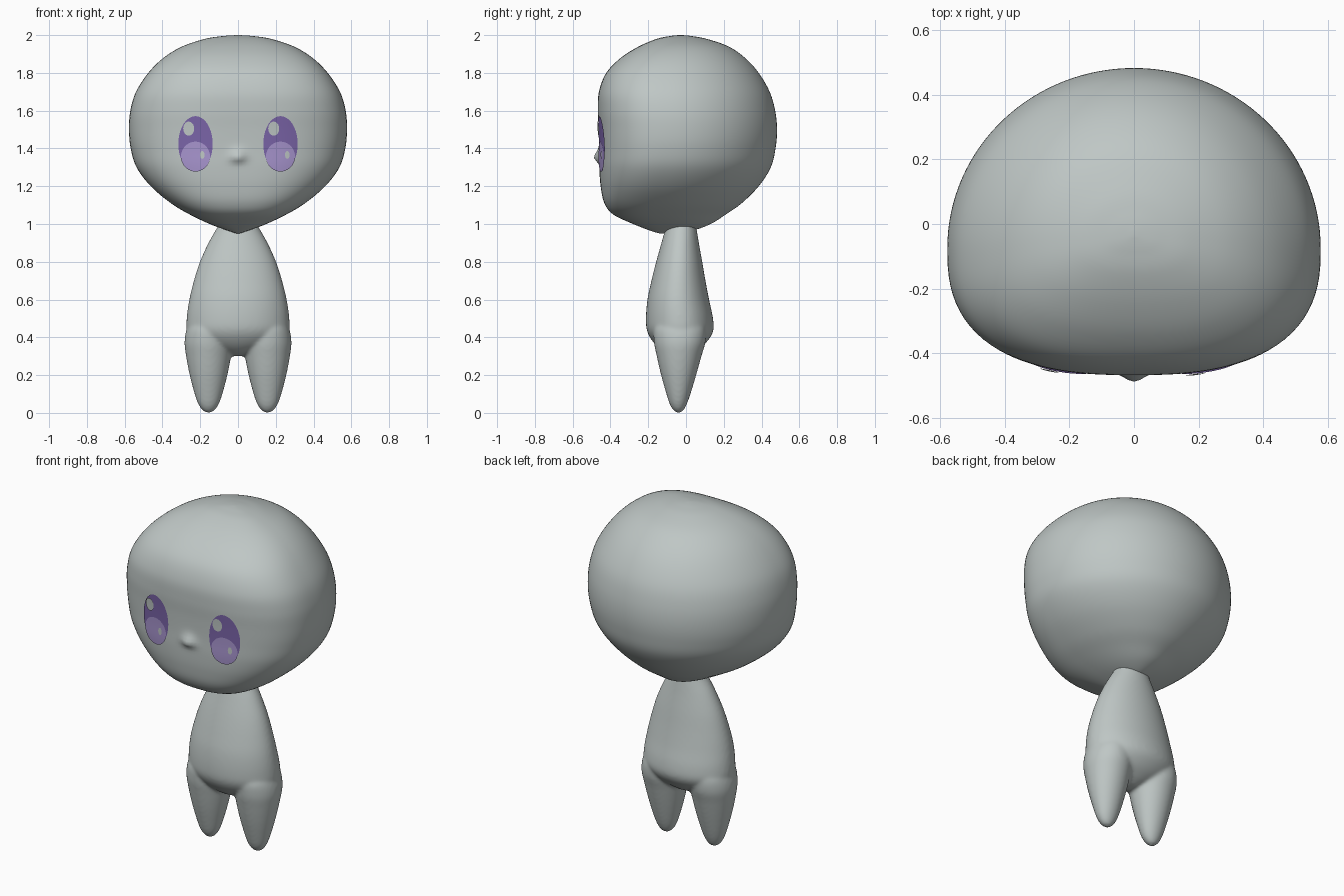
import bpy, bmesh
from math import cos, sin, tau, exp

if "Cube" in bpy.data.objects:
    bpy.data.objects.remove(bpy.data.objects["Cube"], do_unlink=True)


def material(name, rgb):
    m = bpy.data.materials.new(name)
    m.use_nodes = True
    m.diffuse_color = (*rgb, 1)
    m.node_tree.nodes["Principled BSDF"].inputs["Base Color"].default_value = (*rgb, 1)
    return m


GREY = material("pale grey", (0.52, 0.57, 0.56))
PURPLE = material("deep purple", (0.2, 0.13, 0.4))
LILAC = material("lilac", (0.39, 0.3, 0.62))


def smooth_rows(rows, steps):
    """Catmull-Rom interpolation of profile rows."""
    out = []
    for i in range(len(rows) - 1):
        p0, p1 = rows[max(i - 1, 0)], rows[i]
        p2, p3 = rows[i + 1], rows[min(i + 2, len(rows) - 1)]
        for s in range(steps):
            t = s / steps
            out.append([b + 0.5 * t * (c - a + t * (2 * a - 5 * b + 4 * c - d
                        + t * (3 * (b - c) + d - a)))
                        for a, b, c, d in zip(p0, p1, p2, p3)])
    return out + [list(rows[-1])]


def finish(name, bm, mat):
    bmesh.ops.recalc_face_normals(bm, faces=bm.faces)
    mesh = bpy.data.meshes.new(name)
    bm.to_mesh(mesh)
    bm.free()
    mesh.materials.append(mat)
    for p in mesh.polygons:
        p.use_smooth = True
    obj = bpy.data.objects.new(name, mesh)
    bpy.context.collection.objects.link(obj)
    return obj


def loft(bm, rows, segs, mid=0.5, power=2.0, cx=0.0, bump=None):
    """Rows are z, half width, front y, back y; the front half is a superellipse."""
    rings = []
    for z, w, front, back in rows:
        c = front + (back - front) * mid
        ring = []
        for k in range(segs):
            ca, sa = cos(tau * k / segs), sin(tau * k / segs)
            n, depth = (power, c - front) if sa < 0 else (2.0, back - c)
            r = (abs(ca / w) ** n + abs(sa / depth) ** n) ** (-1 / n)
            x, y = cx + r * ca, c + r * sa
            if bump and sa < 0:
                y -= bump(x, z)
            ring.append(bm.verts.new((x, y, z)))
        rings.append(ring)
    for a, b in zip(rings, rings[1:]):
        for k in range(segs):
            j = (k + 1) % segs
            bm.faces.new((a[k], a[j], b[j], b[k]))
    bm.faces.new(rings[0])
    bm.faces.new(rings[-1])


# Head: wide, flatter at the face, round at the back, with a small nose
MID, POWER = 0.41, 2.6
HEAD = smooth_rows([
    (0.95, 0.008, -0.14, -0.11), (0.965, 0.055, -0.19, 0.03), (1.0, 0.15, -0.28, 0.13),
    (1.05, 0.255, -0.385, 0.21), (1.11, 0.355, -0.432, 0.295), (1.2, 0.462, -0.452, 0.385),
    (1.3, 0.537, -0.459, 0.449), (1.4, 0.568, -0.459, 0.474), (1.5, 0.577, -0.462, 0.482),
    (1.6, 0.57, -0.467, 0.472), (1.7, 0.54, -0.461, 0.443), (1.8, 0.475, -0.422, 0.385),
    (1.88, 0.394, -0.345, 0.312), (1.94, 0.295, -0.25, 0.225), (1.98, 0.175, -0.155, 0.11),
    (1.995, 0.08, -0.085, 0.03), (2.0, 0.008, -0.04, -0.02)], 6)


def nose(x, z):
    height = 0.022 if z < 1.35 else 0.04
    return 0.028 * exp(-(x / 0.04) ** 2 - ((z - 1.35) / height) ** 2)


bm = bmesh.new()
loft(bm, HEAD, 128, MID, POWER, bump=nose)
finish("head", bm, GREY)


def face_y(x, z):
    """Depth of the face surface at x, z."""
    for a, b in zip(HEAD, HEAD[1:]):
        if a[0] <= z <= b[0]:
            t = (z - a[0]) / (b[0] - a[0])
            _, w, front, back = [p + (q - p) * t for p, q in zip(a, b)]
            c = front + (back - front) * MID
            return c - (c - front) * (1 - abs(x / w) ** POWER) ** (1 / POWER)


def face_plate(name, cx, cz, rx, rz, lift, mat):
    """Thin oval that follows the face."""
    bm = bmesh.new()
    segs, count = 40, 6

    def point(r, k):
        x, z = cx + rx * r * cos(tau * k / segs), cz + rz * r * sin(tau * k / segs)
        return bm.verts.new((x, face_y(x, z) - lift, z))

    middle = point(0, 0)
    rings = [[point((i + 1) / count, k) for k in range(segs)] for i in range(count)]
    for k in range(segs):
        j = (k + 1) % segs
        bm.faces.new((middle, rings[0][k], rings[0][j]))
        for a, b in zip(rings, rings[1:]):
            bm.faces.new((a[k], b[k], b[j], a[j]))
    obj = finish(name, bm, mat)
    # Face outward
    if obj.data.polygons[0].normal.y > 0:
        obj.data.flip_normals()


# Eyes: the highlights sit on the same side in both
for side, x in (("left", 0.225), ("right", -0.225)):
    face_plate(side + "_eye", x, 1.424, 0.091, 0.147, 0.005, PURPLE)
    face_plate(side + "_eye_lower_iris", x, 1.357, 0.077, 0.079, 0.008, LILAC)
    face_plate(side + "_eye_large_highlight", x - 0.036, 1.505, 0.029, 0.037, 0.011, GREY)
    face_plate(side + "_eye_small_highlight", x + 0.036, 1.366, 0.012, 0.021, 0.011, GREY)

# Body: tapered torso and two pointed legs fused together
TORSO = smooth_rows([
    (0.3, 0.02, -0.06, 0.0), (0.325, 0.11, -0.12, 0.05), (0.37, 0.215, -0.17, 0.105),
    (0.43, 0.268, -0.205, 0.143), (0.5, 0.272, -0.212, 0.143), (0.6, 0.258, -0.204, 0.122),
    (0.7, 0.234, -0.183, 0.103), (0.8, 0.202, -0.158, 0.086), (0.9, 0.157, -0.13, 0.068),
    (0.98, 0.112, -0.108, 0.055), (1.03, 0.09, -0.095, 0.045)], 5)
LEG = smooth_rows([
    (0.0, 0.006, -0.046, -0.034), (0.012, 0.03, -0.066, -0.014), (0.045, 0.054, -0.086, 0.004),
    (0.1, 0.074, -0.104, 0.024), (0.2, 0.1, -0.132, 0.054), (0.3, 0.119, -0.155, 0.082),
    (0.38, 0.127, -0.17, 0.104), (0.46, 0.11, -0.165, 0.1), (0.52, 0.06, -0.1, 0.05)], 5)
bm = bmesh.new()
loft(bm, TORSO, 64)
for s in (1, -1):
    loft(bm, LEG, 40, cx=0.156 * s)
body = finish("body", bm, GREY)
fuse = body.modifiers.new("fuse", "REMESH")
fuse.mode = "VOXEL"
fuse.voxel_size = 0.009
fuse.use_smooth_shade = True
soften = body.modifiers.new("soften", "SMOOTH")
soften.factor = 0.5
soften.iterations = 10
